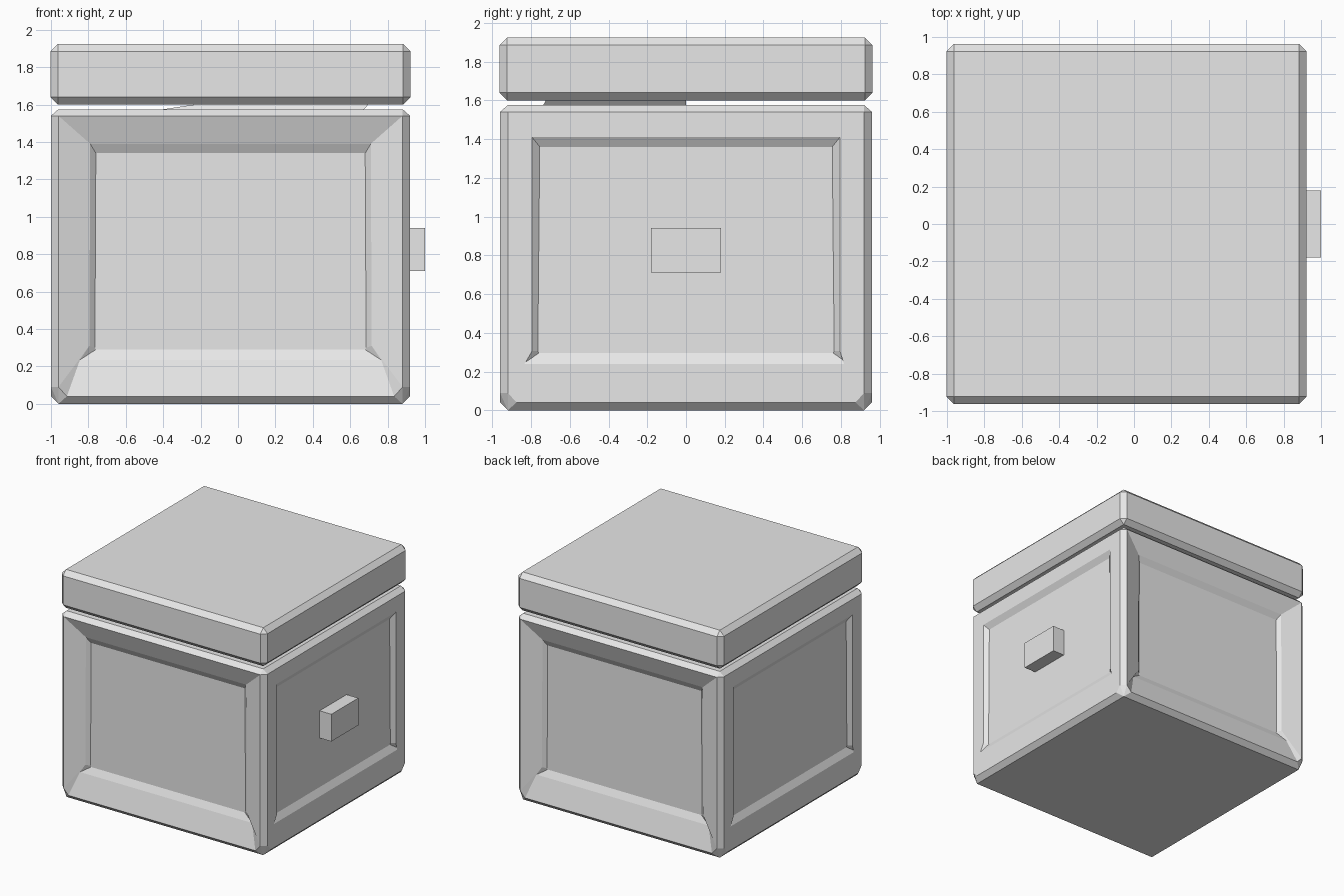
import bpy, bmesh
from mathutils import Vector, Matrix
from math import pi

if "Cube" in bpy.data.objects:
    bpy.data.objects.remove(bpy.data.objects["Cube"])

CX = -0.04   # centre of the box; the knob fills out the right side

grey = bpy.data.materials.new("plain grey")
grey.diffuse_color = (0.8, 0.8, 0.8, 1)
grey.use_nodes = True
grey.node_tree.nodes["Principled BSDF"].inputs["Base Color"].default_value = grey.diffuse_color


def finish(bm, name):
    bmesh.ops.remove_doubles(bm, verts=bm.verts, dist=0.0005)
    bmesh.ops.recalc_face_normals(bm, faces=bm.faces)
    me = bpy.data.meshes.new(name)
    bm.to_mesh(me)
    bm.free()
    me.materials.append(grey)
    ob = bpy.data.objects.new(name, me)
    bpy.context.collection.objects.link(ob)
    return ob


def hull(points):
    bm = bmesh.new()
    for p in points:
        bm.verts.new(p)
    bmesh.ops.convex_hull(bm, input=bm.verts)
    bmesh.ops.dissolve_limit(bm, angle_limit=0.01, verts=bm.verts, edges=bm.edges)
    return bm


def four_corners(corner):
    return [(CX + sx * x, sy * y, z) for x, y, z in corner
            for sx in (-1, 1) for sy in (-1, 1)]


# Lid: chamfered slab
lid = [(.923, .923, 1.925), (.963, .923, 1.885), (.923, .963, 1.885),
       (.963, .923, 1.64), (.923, .963, 1.64), (.923, .923, 1.60)]
finish(hull(four_corners(lid)), "lid")

# Body: chamfered box with larger cut lower corners
body = [(.92, .92, 1.575), (.96, .92, 1.54), (.92, .96, 1.54),
        (.96, .92, .09), (.92, .96, .09), (.96, .875, .04),
        (.875, .96, .04), (.92, .92, 0)]
bm = hull(four_corners(body))
walls = [f for f in bm.faces if max(abs(f.normal.x), abs(f.normal.y)) > .99]
bmesh.ops.delete(bm, geom=walls, context='FACES_ONLY')


def sunk_panel(turn, rings):
    """Rings of (half width, height, depth), from the wall edge to the panel."""
    rot = Matrix.Rotation(turn, 4, 'Z')
    loops = []
    for ring in rings:
        pts = ring + [(-u, z, d) for u, z, d in reversed(ring)]
        loops.append([rot @ Vector((u, d - .96, z)) + Vector((CX, 0, 0))
                      for u, z, d in pts])
    for a, b in zip(loops, loops[1:]):
        for i in range(len(a)):
            j = (i + 1) % len(a)
            quad = []
            for p in (a[i], a[j], b[j], b[i]):
                if all((p - q).length > 1e-5 for q in quad):
                    quad.append(p)
            if len(quad) > 2:
                bm.faces.new([bm.verts.new(p) for p in quad])
    last = []
    for p in loops[-1]:
        if all((p - q).length > 1e-5 for q in last):
            last.append(p)
    bm.faces.new([bm.verts.new(p) for p in last])


# Front and back: sloped frames; left and right: flat frames
sloped = [
    [(.785, 1.54, 0), (.92, 1.54, 0), (.92, .09, 0), (.875, .04, 0)],
    [(.75, 1.39, .055), (.75, 1.39, .055), (.755, .31, .055), (.805, .235, .055)],
    [(.72, 1.34, .082), (.72, 1.34, .082), (.725, .30, .082), (.72, .29, .082)],
]
flat = [
    [(.785, 1.54, 0), (.92, 1.54, 0), (.92, .09, 0), (.875, .04, 0)],
    [(.795, 1.41, 0), (.795, 1.41, 0), (.795, .305, 0), (.84, .24, 0)],
    [(.755, 1.36, .03), (.755, 1.36, .03), (.765, .305, .03), (.76, .295, .03)],
]
for turn in (0, pi):
    sunk_panel(turn, sloped)
for turn in (pi / 2, -pi / 2):
    sunk_panel(turn, flat)
finish(bm, "body")

# Knob on the right side
finish(hull([(x, y, z) for x in (.885, 1.0) for y in (-.18, .18)
             for z in (.71, .94)]), "knob")

# Wedge between the body and the lid
finish(hull([(-.43, -.74, 1.57), (-.43, 0, 1.57), (.67, -.74, 1.57), (.67, 0, 1.57),
             (-.2, -.72, 1.605), (-.2, 0, 1.605), (.7, -.72, 1.605), (.7, 0, 1.605)]),
       "inner_wedge")
